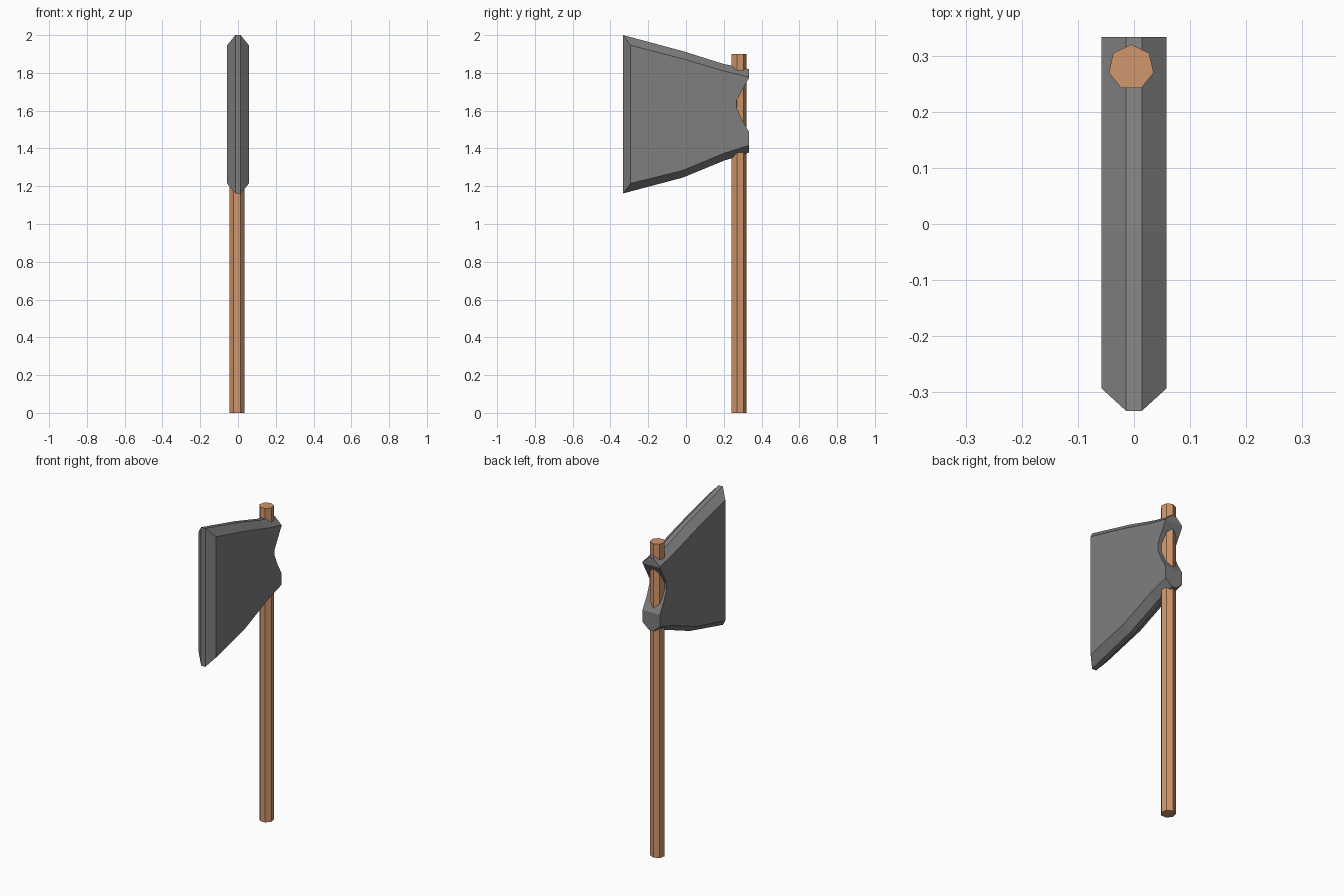
import bpy, bmesh, math

cube = bpy.data.objects.get("Cube")
if cube:
    bpy.data.objects.remove(cube, do_unlink=True)


def make_material(name, rgb):
    mat = bpy.data.materials.new(name)
    mat.use_nodes = True
    mat.diffuse_color = (*rgb, 1)
    bsdf = next(n for n in mat.node_tree.nodes if n.type == 'BSDF_PRINCIPLED')
    bsdf.inputs["Base Color"].default_value = (*rgb, 1)
    return mat


def add_lofted(name, loops, mat):
    """Skin a row of matching closed loops and cap both ends."""
    bm = bmesh.new()
    rings = [[bm.verts.new(p) for p in loop] for loop in loops]
    for a, b in zip(rings, rings[1:]):
        n = len(a)
        for i in range(n):
            j = (i + 1) % n
            bm.faces.new((a[i], a[j], b[j], b[i]))
    bm.faces.new(rings[0][::-1])
    bm.faces.new(rings[-1])
    bmesh.ops.recalc_face_normals(bm, faces=bm.faces)
    mesh = bpy.data.meshes.new(name)
    bm.to_mesh(mesh)
    bm.free()
    mesh.materials.append(mat)
    obj = bpy.data.objects.new(name, mesh)
    bpy.context.collection.objects.link(obj)
    return obj


wood = make_material("light_wood", (0.64, 0.31, 0.15))
steel = make_material("grey_steel", (0.21, 0.21, 0.21))

# Seven-sided handle
angles = [math.pi / 2 + i * math.tau / 7 for i in range(7)]
ring = [(-0.005 + 0.041 * math.cos(a), 0.279 + 0.041 * math.sin(a)) for a in angles]
add_lofted("handle", [[(x, y, z) for x, y in ring] for z in (0, 1.9)], wood)

# Blade outlines as (y, z): bevelled rim, broad cheek and the notch at the back
notch = [(0.333, 1.772), (0.298, 1.71), (0.268, 1.655),
         (0.268, 1.618), (0.295, 1.554), (0.333, 1.488)]
rim = [(-0.333, 1.162), (-0.333, 2.0), (-0.016, 1.915), (0.2, 1.847), (0.333, 1.82),
       *notch, (0.333, 1.378), (0.2, 1.335), (-0.016, 1.246)]
cheek = [(-0.293, 1.215), (-0.293, 1.946), (-0.016, 1.874), (0.2, 1.81), (0.333, 1.778),
         *notch, (0.333, 1.416), (0.2, 1.374), (-0.016, 1.284)]
sections = [(-0.058, cheek), (-0.014, rim), (0.014, rim), (0.058, cheek)]
add_lofted("axe_blade", [[(x, y, z) for y, z in outline] for x, outline in sections], steel)
